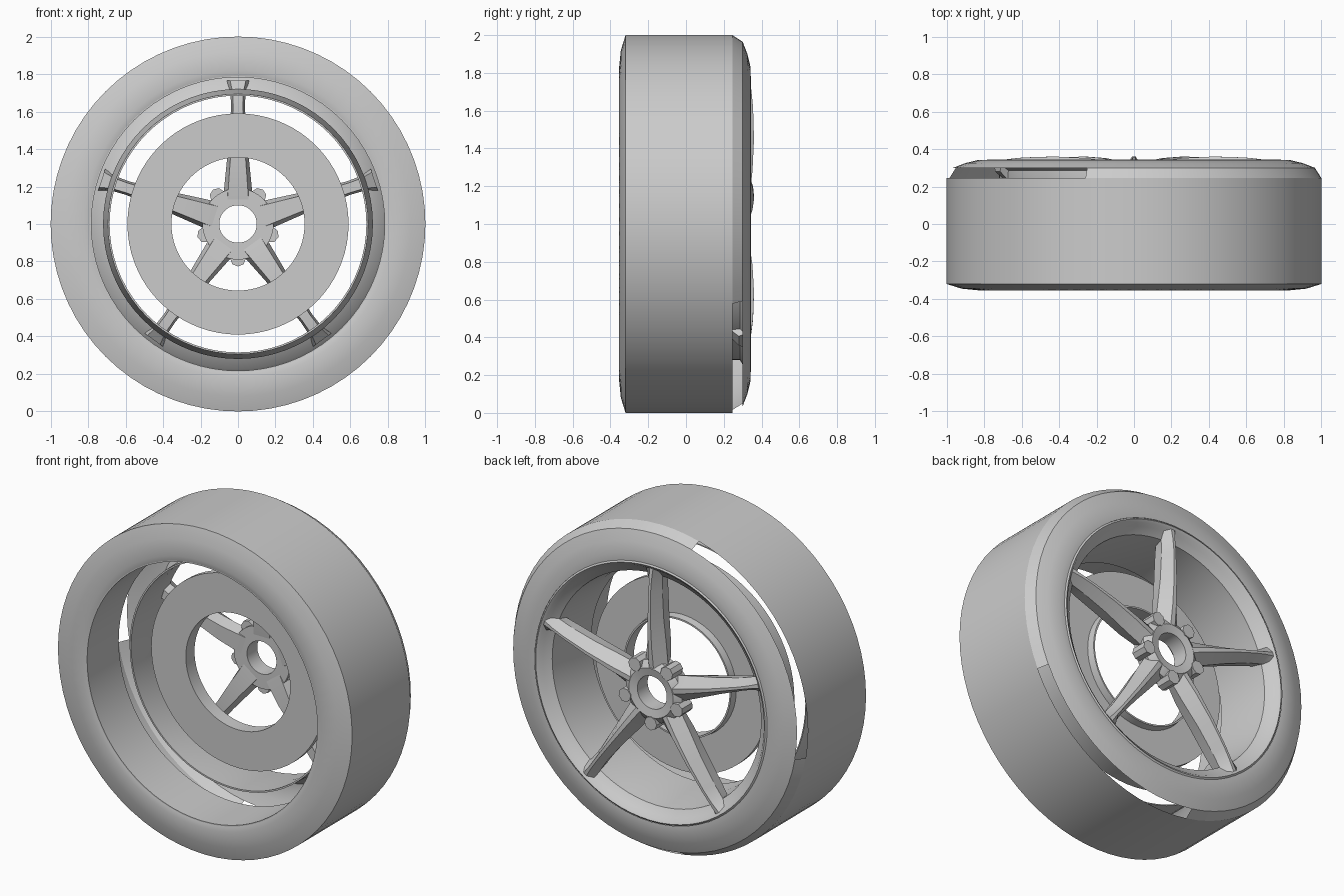
import bpy, bmesh, math
from mathutils import Matrix, Vector

old = bpy.data.objects.get("Cube")
if old:
    bpy.data.objects.remove(old, do_unlink=True)

# One flat grey for the whole wheel
GREY = (0.6, 0.6, 0.6, 1)
mat = bpy.data.materials.new("plain grey")
mat.diffuse_color = GREY
mat.use_nodes = True
mat.node_tree.nodes["Principled BSDF"].inputs["Base Color"].default_value = GREY

SEG = 72
CENTRE_Z = 1.0


def finish(name, bm, angle=30):
    mesh = bpy.data.meshes.new(name)
    bm.to_mesh(mesh)
    bm.free()
    mesh.materials.append(mat)
    ob = bpy.data.objects.new(name, mesh)
    bpy.context.collection.objects.link(ob)
    bpy.ops.object.select_all(action='DESELECT')
    bpy.context.view_layer.objects.active = ob
    ob.select_set(True)
    bpy.ops.object.shade_smooth_by_angle(angle=math.radians(angle))
    return ob


def lathe(name, profile, closed=False, gaps=()):
    """Spin (radius, y) points round the axle; leave out sectors given in degrees."""
    bm = bmesh.new()
    rings = []
    for i in range(SEG):
        a = 2 * math.pi * i / SEG
        rings.append([bm.verts.new((r * math.cos(a), y, CENTRE_Z + r * math.sin(a)))
                      for r, y in profile])
    count = len(profile)
    for i in range(SEG):
        mid = (i + 0.5) * 360 / SEG
        if any(lo < mid < hi for lo, hi in gaps):
            continue
        p, q = rings[i], rings[(i + 1) % SEG]
        for j in range(count if closed else count - 1):
            k = (j + 1) % count
            bm.faces.new((p[j], p[k], q[k], q[j]))
    return finish(name, bm)


# Tyre: inner sidewall and tread, open shoulder, outer sidewall
lathe("tyre_tread", [(0.79, -0.347), (0.82, -0.355), (0.92, -0.345), (1.0, -0.32), (1.0, 0.245)])
lathe("tyre_shoulder", [(1.0, 0.245), (0.965, 0.30)], gaps=[(104, 191), (260, 337)])
lathe("tyre_outer_sidewall", [(0.965, 0.30), (0.90, 0.325), (0.83, 0.342), (0.79, 0.34)])

# Rim: inner barrel, and outer dish that starts inside the barrel and flares to the lip
lathe("rim_barrel", [(0.783, -0.04), (0.783, -0.347), (0.79, -0.347), (0.79, -0.04)], closed=True)
lathe("rim_dish", [(0.78, 0.345), (0.765, 0.335), (0.75, 0.315), (0.71, 0.285), (0.705, 0.24),
                   (0.69, 0.10), (0.685, -0.06), (0.695, -0.06), (0.70, 0.10), (0.72, 0.24),
                   (0.72, 0.285), (0.775, 0.32), (0.79, 0.338)], closed=True)

# Brake disc with a short wall round its wide centre opening
lathe("brake_disc", [(0.355, 0.085), (0.355, 0.0), (0.59, 0.0), (0.59, 0.04), (0.37, 0.04),
                     (0.365, 0.085)], closed=True)

# Hub ring that carries the spokes
lathe("hub_ring", [(0.10, 0.33), (0.10, 0.23), (0.19, 0.23), (0.19, 0.31), (0.15, 0.34)], closed=True)


def spin(bm, degrees):
    """Turn a part built pointing up about the axle and lift it to the centre."""
    m = Matrix.Translation((0, 0, CENTRE_Z)) @ Matrix.Rotation(math.radians(degrees), 4, 'Y')
    bmesh.ops.transform(bm, matrix=m, verts=bm.verts)


# Spokes: sharp-ridged section, tapering outwards and flaring at the rim
STATIONS = [(0.13, 0.08, 0.23, 0.335), (0.28, 0.065, 0.21, 0.352), (0.45, 0.048, 0.21, 0.36),
            (0.62, 0.037, 0.21, 0.355), (0.70, 0.04, 0.22, 0.347), (0.765, 0.06, 0.28, 0.338)]
for n in range(5):
    bm = bmesh.new()
    loops = []
    for r, w, low, high in STATIONS:
        mid = low + 0.5 * (high - low)
        section = [(-w * 0.7, low), (-w, mid), (-w * 0.2, high), (w * 0.2, high),
                   (w, mid), (w * 0.7, low)]
        loops.append([bm.verts.new((x, y, r)) for x, y in section])
    for p, q in zip(loops, loops[1:]):
        for j in range(6):
            k = (j + 1) % 6
            bm.faces.new((p[j], p[k], q[k], q[j]))
    bm.faces.new(loops[0])
    bm.faces.new(loops[-1])
    bmesh.ops.recalc_face_normals(bm, faces=bm.faces)
    spin(bm, n * 72)
    finish(f"spoke_{n + 1}", bm, 25)

# Wheel nuts between the spokes
for n in range(5):
    bm = bmesh.new()
    bmesh.ops.create_cone(bm, cap_ends=True, segments=8, radius1=0.042, radius2=0.042, depth=0.10,
                          matrix=Matrix.Translation(Vector((0, 0.295, 0.185)))
                          @ Matrix.Rotation(math.pi / 2, 4, 'X'))
    spin(bm, 36 + n * 72)
    finish(f"wheel_nut_{n + 1}", bm, 25)
